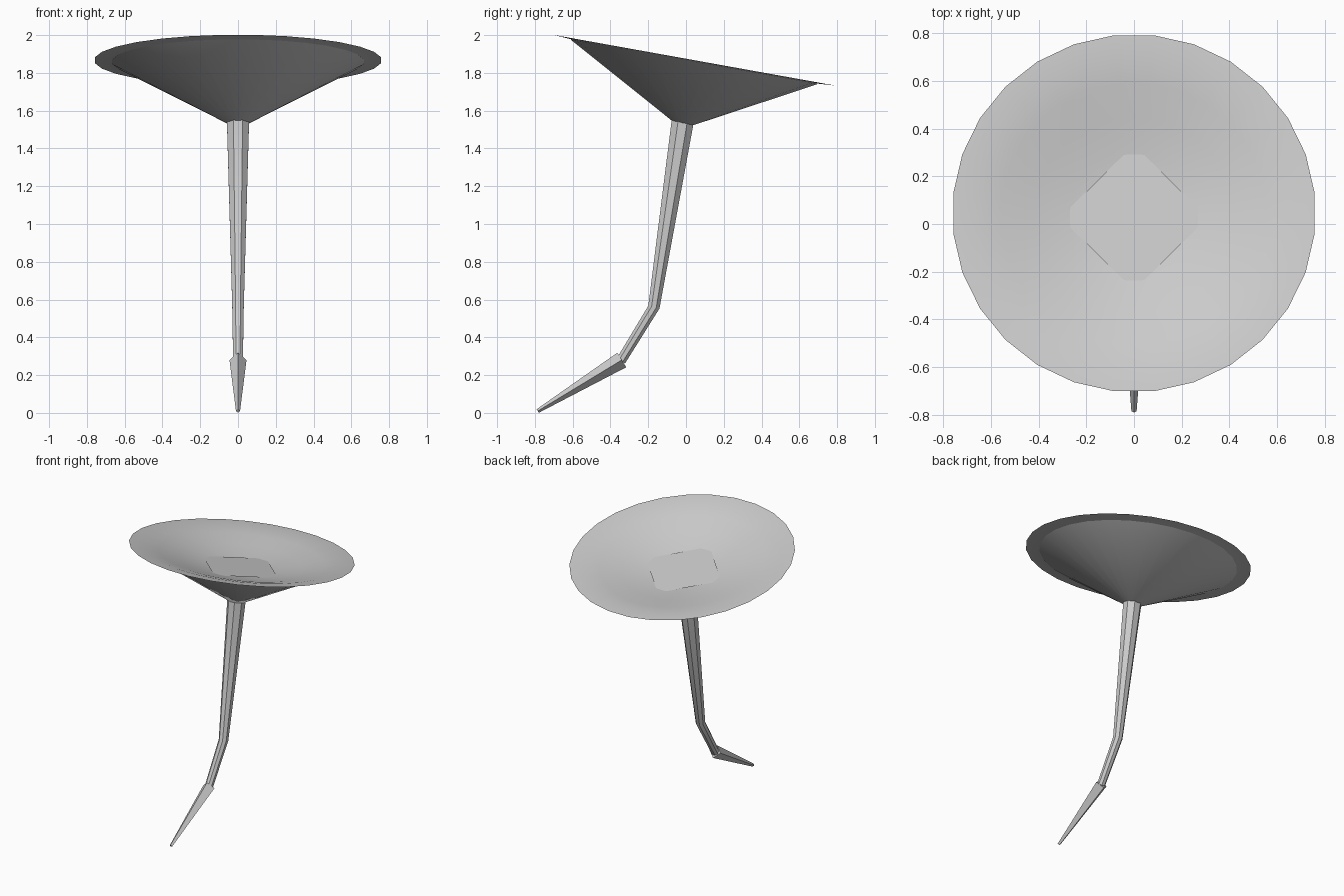
import bpy, bmesh, math
from mathutils import Vector, Matrix

cube = bpy.data.objects.get("Cube")
if cube:
    bpy.data.objects.remove(cube, do_unlink=True)

grey = bpy.data.materials.new("light_grey")
grey.use_nodes = True
colour = (0.6, 0.6, 0.6, 1)
grey.diffuse_color = colour
grey.node_tree.nodes["Principled BSDF"].inputs["Base Color"].default_value = colour


def finish(bm, name, matrix=Matrix(), angle=40):
    mesh = bpy.data.meshes.new(name)
    bm.to_mesh(mesh)
    bm.free()
    mesh.transform(matrix)
    mesh.materials.append(grey)
    obj = bpy.data.objects.new(name, mesh)
    bpy.context.collection.objects.link(obj)
    bpy.ops.object.select_all(action="DESELECT")
    obj.select_set(True)
    bpy.context.view_layer.objects.active = obj
    bpy.ops.object.shade_smooth_by_angle(angle=math.radians(angle))
    return obj


def ring(bm, radius, z, sides, phase=0.0):
    steps = [math.tau * (i + phase) / sides for i in range(sides)]
    return [bm.verts.new((radius * math.cos(a), radius * math.sin(a), z)) for a in steps]


def bridge(bm, low, high):
    n = len(low)
    for i in range(n):
        j = (i + 1) % n
        bm.faces.new((low[i], low[j], high[j], high[i]))


def lathe(name, profile, matrix, sides=28, cap_start=False, cap_end=False):
    bm = bmesh.new()
    rings = [ring(bm, r, z, sides, 0.5) for r, z in profile]
    for low, high in zip(rings, rings[1:]):
        bridge(bm, low, high)
    if cap_start:
        bm.faces.new(rings[0][::-1])
    if cap_end:
        bm.faces.new(rings[-1])
    return finish(bm, name, matrix)


def tube(name, path, sides, phase=0.0):
    """Tapered tube through (y, z, radius) stations, mitred at the bends."""
    bm = bmesh.new()
    points = [Vector((0, y, z)) for y, z, r in path]
    rings = []
    for i, (y, z, r) in enumerate(path):
        before = points[max(i - 1, 0)]
        after = points[min(i + 1, len(path) - 1)]
        turn = (after - before).normalized().to_track_quat("Z", "X")
        verts = ring(bm, r, 0, sides, phase)
        for v in verts:
            v.co = turn @ v.co + points[i]
        rings.append(verts)
    for low, high in zip(rings, rings[1:]):
        bridge(bm, low, high)
    bm.faces.new(rings[0][::-1])
    bm.faces.new(rings[-1])
    return finish(bm, name)


# Tilted dish frame: origin at the rim centre, z along the dish axis
tilt = Matrix.Translation((0, 0.045, 1.867)) @ Matrix.Rotation(math.radians(-10.2), 4, "X")

# Shallow bowl with a nearly flat lip
lathe("dish_bowl",
      [(0.02, -0.125), (0.15, -0.118), (0.27, -0.1), (0.42, -0.066),
       (0.56, -0.03), (0.67, -0.006), (0.763, 0)], tilt, cap_start=True)

# Conical shell beneath the bowl
lathe("dish_shell", [(0.045, -0.345), (0.67, -0.008)], tilt, cap_start=True)

# Diamond plate whose corners sink into the bowl
bm = bmesh.new()
bm.faces.new(ring(bm, 0.31, -0.1, 4))
finish(bm, "centre_plate", tilt)

# Bent tapering stem
tube("stem", [(-0.015, 1.56, 0.064), (-0.17, 0.56, 0.033), (-0.345, 0.275, 0.028)], 8, 0.5)

# Pointed foot
tube("foot", [(-0.34, 0.28, 0.045), (-0.785, 0.01, 0.011)], 4)
